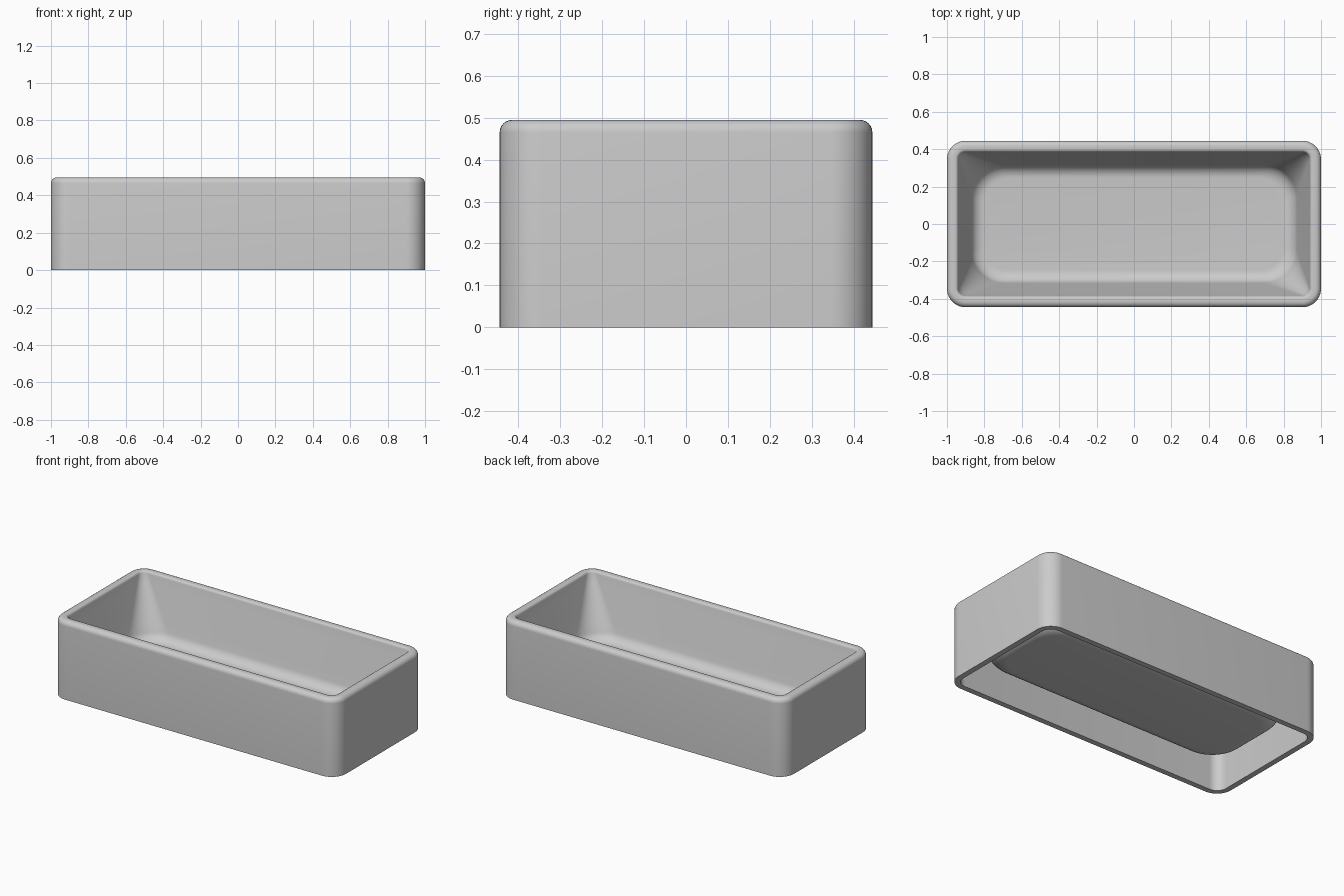
import bpy
import bmesh
from math import sin, cos, pi, radians

if "Cube" in bpy.data.objects:
    bpy.data.objects.remove(bpy.data.objects["Cube"])

STEPS = 10  # segments in each rounded corner


def make_material(name, rgb):
    mat = bpy.data.materials.new(name)
    mat.use_nodes = True
    mat.diffuse_color = (*rgb, 1)
    mat.node_tree.nodes["Principled BSDF"].inputs["Base Color"].default_value = (*rgb, 1)
    return mat


def rounded_ring(bm, hx, hy, r, z):
    """Rounded rectangle of vertices with half sizes hx, hy."""
    ring = []
    for q, (sx, sy) in enumerate(((1, 1), (-1, 1), (-1, -1), (1, -1))):
        for i in range(STEPS + 1):
            a = (q + i / STEPS) * pi / 2
            ring.append(bm.verts.new((sx * (hx - r) + r * cos(a), sy * (hy - r) + r * sin(a), z)))
    return ring


def loft(name, sections, mat):
    """Skin a row of rounded rectangles and cap both ends."""
    bm = bmesh.new()
    rings = [rounded_ring(bm, *s) for s in sections]
    n = len(rings[0])
    for low, high in zip(rings, rings[1:]):
        for i in range(n):
            j = (i + 1) % n
            bm.faces.new((low[i], low[j], high[j], high[i]))
    bm.faces.new(rings[0])
    bm.faces.new(rings[-1])
    bmesh.ops.recalc_face_normals(bm, faces=bm.faces)
    return finish(bm, name, mat)


def finish(bm, name, mat):
    mesh = bpy.data.meshes.new(name)
    bm.to_mesh(mesh)
    bm.free()
    mesh.materials.append(mat)
    obj = bpy.data.objects.new(name, mesh)
    bpy.context.collection.objects.link(obj)
    bpy.ops.object.select_all(action='DESELECT')
    bpy.context.view_layer.objects.active = obj
    obj.select_set(True)
    bpy.ops.object.shade_smooth_by_angle(angle=radians(35))
    return obj


def floor_fillet(hx, hy, r, z, size):
    """Curve from the flat floor up into the sloping wall."""
    out = []
    for i in range(9):
        a = radians(77) * i / 8
        inset = size * (sin(radians(77)) - sin(a))
        out.append((hx - inset, hy - inset, r - inset * 0.5, z + size * (1 - cos(a))))
    return out


def wall(low, high, count):
    """Sloping wall sections between two rounded rectangles."""
    return [tuple(a + (b - a) * i / count for a, b in zip(low, high)) for i in range(1, count + 1)]


grey = make_material("light_grey", (0.6, 0.6, 0.6))

# Basin underside, rising to the underside of the rim
under = floor_fillet(0.89, 0.335, 0.19, 0.10, 0.09)
sections = under + wall(under[-1], (0.955, 0.4, 0.055, 0.46), 6)

# Hollow skirt: inner face, foot, outer face
sections += [(0.965, 0.41, 0.065, 0.46), (0.965, 0.41, 0.065, 0), (1, 0.445, 0.1, 0)]

# Rounded rim, outer edge then inner lip
for i in range(7):
    a = pi / 2 * i / 6
    d = 0.03 * (1 - cos(a))
    sections.append((1 - d, 0.445 - d, 0.1 - d, 0.465 + 0.03 * sin(a)))
for i in range(5):
    a = pi / 2 * i / 4
    d = 0.045 + 0.015 * sin(a)
    sections.append((1 - d, 0.445 - d, 0.1 - d, 0.48 + 0.015 * cos(a)))

# Inside of the basin, down to the floor
inside = floor_fillet(0.87, 0.315, 0.17, 0.13, 0.07)
sections += wall(inside[-1], sections[-1], 6)[-2::-1] + inside[::-1]
loft("bathtub_shell", sections, grey)

# Drain cover on the floor
bm = bmesh.new()
bmesh.ops.create_cone(bm, cap_ends=True, segments=32, radius1=0.035, radius2=0.035, depth=0.006)
bmesh.ops.translate(bm, verts=bm.verts, vec=(-0.75, 0, 0.13))
finish(bm, "drain_cover", grey)
